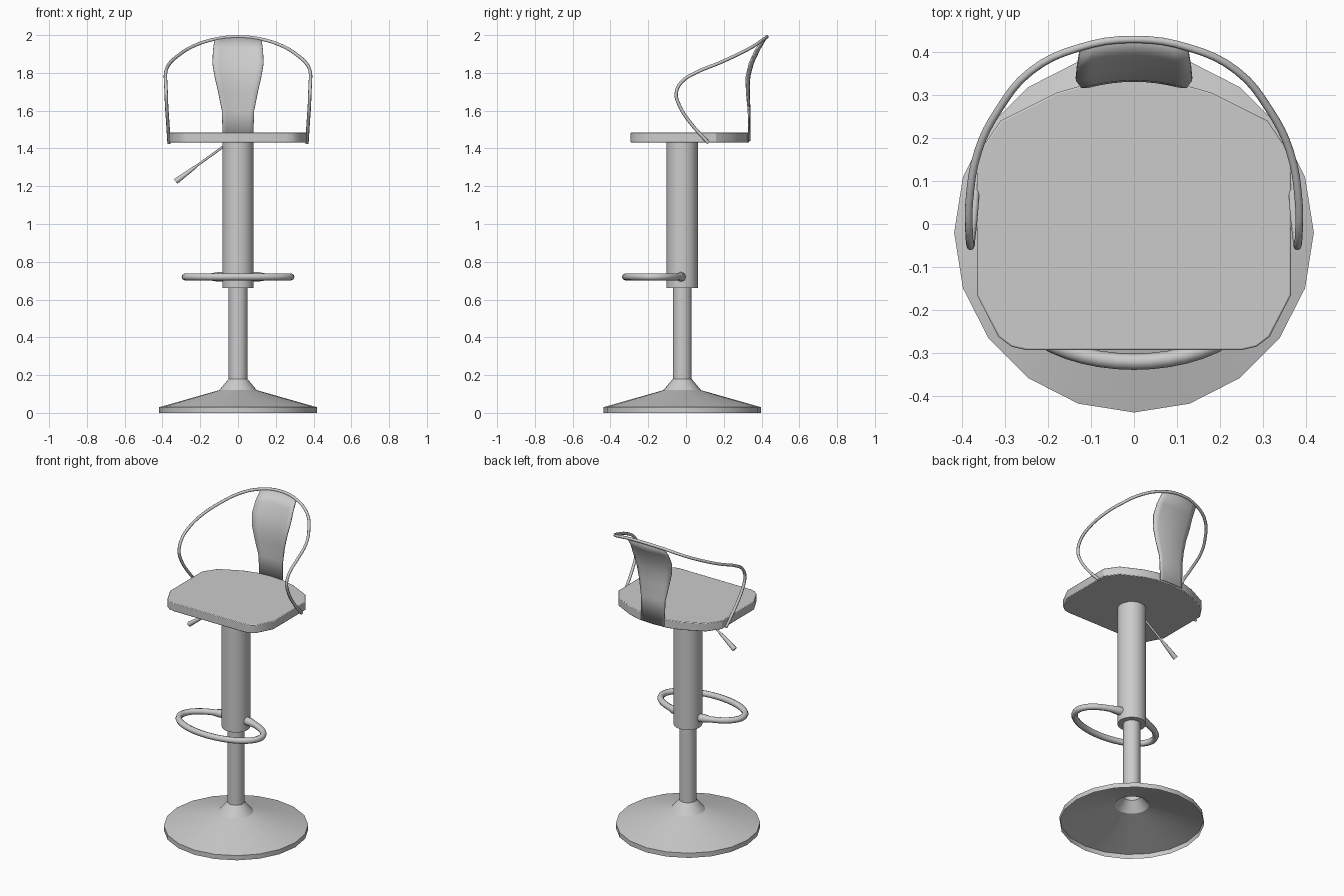
import bpy, bmesh
from math import sin, cos, pi, radians

cube = bpy.data.objects.get("Cube")
if cube:
    bpy.data.objects.remove(cube, do_unlink=True)

GREY = (0.6, 0.6, 0.6, 1)
steel = bpy.data.materials.new("light_grey")
steel.use_nodes = True
steel.diffuse_color = GREY
steel.node_tree.nodes["Principled BSDF"].inputs["Base Color"].default_value = GREY
AXIS_Y = -0.02


def finish(obj, angle=30):
    """Give the part its colour and smooth shading."""
    bpy.ops.object.select_all(action='DESELECT')
    obj.select_set(True)
    bpy.context.view_layer.objects.active = obj
    if obj.type == 'CURVE':
        bpy.ops.object.convert(target='MESH')
        obj = bpy.context.view_layer.objects.active
    obj.data.materials.clear()
    obj.data.materials.append(steel)
    bpy.ops.object.shade_smooth_by_angle(angle=radians(angle))
    return obj


def from_bmesh(name, bm):
    mesh = bpy.data.meshes.new(name)
    bm.to_mesh(mesh)
    bm.free()
    obj = bpy.data.objects.new(name, mesh)
    bpy.context.collection.objects.link(obj)
    return obj


def lathe(name, profile, sides=20, caps=False):
    """Turn (radius, height) points around the column axis, bottom up."""
    bm = bmesh.new()
    rings = [[bm.verts.new((r * cos(2 * pi * i / sides),
                            AXIS_Y + r * sin(2 * pi * i / sides), z))
              for i in range(sides)] for r, z in profile]
    for low, high in zip(rings, rings[1:]):
        for i in range(sides):
            j = (i + 1) % sides
            bm.faces.new((low[i], low[j], high[j], high[i]))
    if caps:
        bm.faces.new(rings[0][::-1])
        bm.faces.new(rings[-1])
    return finish(from_bmesh(name, bm))


def tube(name, points, radius, smooth=True, scales=None):
    """Sweep a round bar along the points."""
    curve = bpy.data.curves.new(name, 'CURVE')
    curve.dimensions = '3D'
    curve.bevel_depth = radius
    curve.bevel_resolution = 2
    curve.use_fill_caps = True
    curve.resolution_u = 4
    spline = curve.splines.new('BEZIER' if smooth else 'POLY')
    nodes = spline.bezier_points if smooth else spline.points
    nodes.add(len(points) - 1)
    for k, (node, p) in enumerate(zip(nodes, points)):
        if smooth:
            node.co = p
            node.handle_left_type = node.handle_right_type = 'AUTO'
        else:
            node.co = (*p, 1)
        node.radius = scales[k] if scales else 1
    obj = bpy.data.objects.new(name, curve)
    bpy.context.collection.objects.link(obj)
    return finish(obj, 50)


# Hollow base with flared collar, running up into the inner column
lathe("base", [(0.418, 0), (0.418, 0.03), (0.1, 0.12), (0.05, 0.18)])
lathe("inner_column", [(0.05, 0.18), (0.05, 0.67)])
lathe("outer_column", [(0.083, 0.66), (0.083, 1.435)], caps=True)

# Footrest loop, thickened where it meets the column
STEPS = 40
loop = []
for i in range(STEPS + 1):
    t = radians(166) * (2 * i / STEPS - 1)
    loop.append((0.28 * sin(t), -0.17 - 0.15 * cos(t), 0.72))
swell = [1.35 if min(i, STEPS - i) < 2 else 1 for i in range(STEPS + 1)]
tube("footrest", loop, 0.019, smooth=False, scales=swell)

# Seat: half outline mirrored, extruded and lightly bevelled
half = [(0.25, -0.293), (0.285, -0.285), (0.315, -0.262), (0.365, -0.165),
        (0.365, 0.16), (0.31, 0.24), (0.18, 0.305), (0.1, 0.328)]
outline = half + [(0, 0.335)] + [(-x, y) for x, y in reversed(half)]
bm = bmesh.new()
face = bm.faces.new([bm.verts.new((x, y, 1.432)) for x, y in outline])
top = bmesh.ops.extrude_face_region(bm, geom=[face])["geom"]
bmesh.ops.translate(bm, vec=(0, 0, 0.053),
                    verts=[v for v in top if isinstance(v, bmesh.types.BMVert)])
bmesh.ops.recalc_face_normals(bm, faces=bm.faces)
seat = from_bmesh("seat", bm)
bevel = seat.modifiers.new("soft_edge", 'BEVEL')
bevel.width = 0.004
bevel.segments = 2
bevel.angle_limit = radians(60)
finish(seat)

# Backrest: curved panel, rows of (height, depth, half width, sag)
rows = [(1.44, 0.339, 0.08, 0.005), (1.6, 0.338, 0.085, 0.008),
        (1.7, 0.334, 0.105, 0.014), (1.78, 0.337, 0.123, 0.018),
        (1.85, 0.355, 0.135, 0.02), (1.92, 0.387, 0.132, 0.02),
        (1.987, 0.426, 0.125, 0.018)]
COLS = 8
bm = bmesh.new()
grid = []
for k, (z, y, w, sag) in enumerate(rows):
    drop = 0.012 if k == len(rows) - 1 else 0
    us = [2 * i / COLS - 1 for i in range(COLS + 1)]
    grid.append([bm.verts.new((u * w, y - sag * u * u, z - drop * u * u)) for u in us])
for low, high in zip(grid, grid[1:]):
    for i in range(COLS):
        bm.faces.new((low[i], low[i + 1], high[i + 1], high[i]))
backrest = from_bmesh("backrest", bm)
solid = backrest.modifiers.new("thickness", 'SOLIDIFY')
solid.thickness = 0.007
solid.offset = 0
finish(backrest, 40)

# Arm rail: one side from the seat up to the backrest, then mirrored
side = [(0.365, 0.12, 1.428), (0.372, 0.02, 1.54), (0.378, -0.036, 1.63),
        (0.38, -0.052, 1.69), (0.383, -0.025, 1.75), (0.383, 0.05, 1.8),
        (0.362, 0.17, 1.85), (0.315, 0.265, 1.893), (0.24, 0.355, 1.94),
        (0.13, 0.409, 1.977)]
rail = side + [(0, 0.429, 1.991)] + [(-x, y, z) for x, y, z in reversed(side)]
tube("arm_rail", rail, 0.009)

# Height lever with a thicker grip
tube("lever", [(-0.05, AXIS_Y, 1.43), (-0.22, AXIS_Y, 1.307),
               (-0.24, AXIS_Y, 1.292), (-0.33, AXIS_Y, 1.225)],
     0.008, smooth=False, scales=[0.8, 0.8, 1.2, 1.9])
